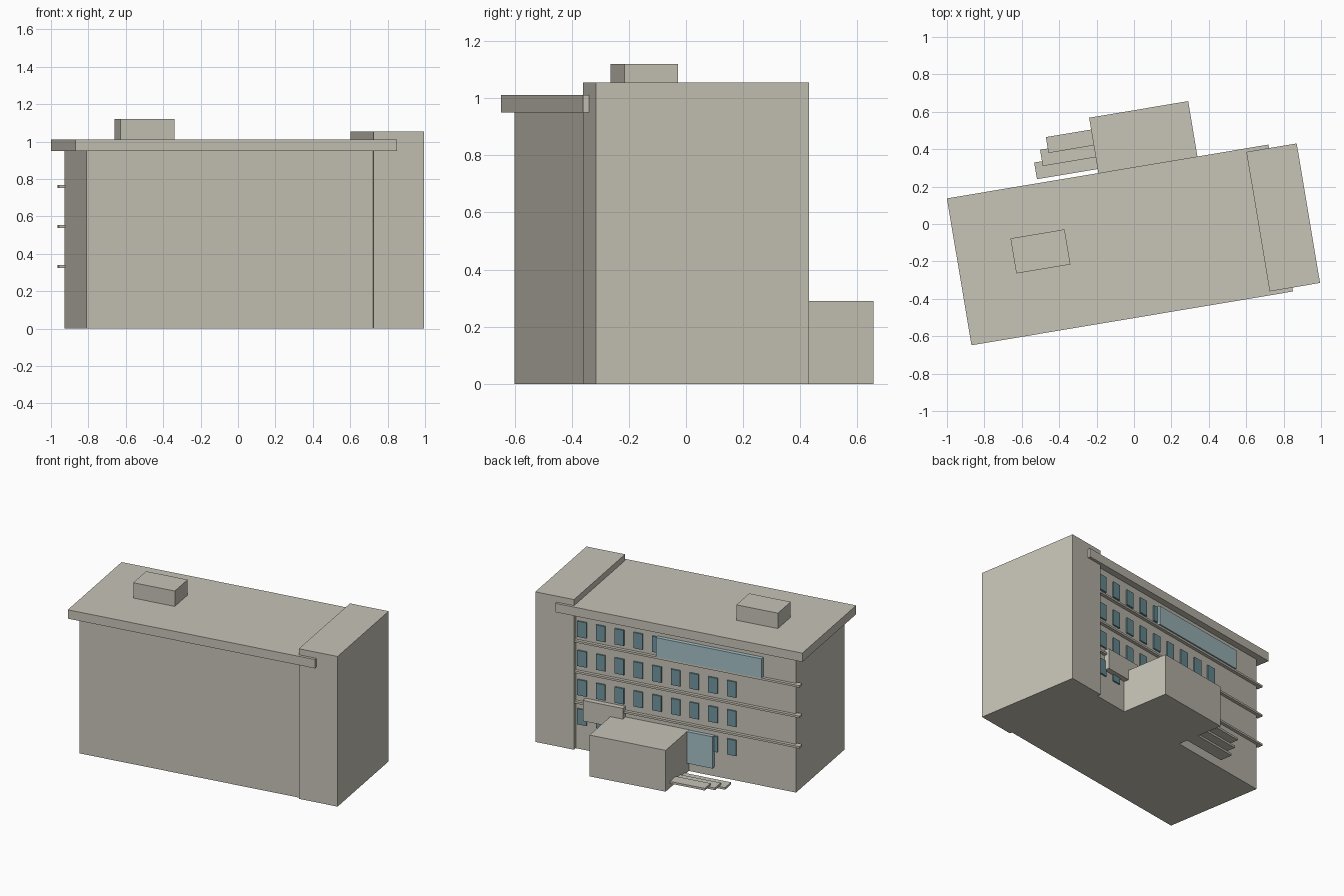
import bpy
import bmesh
import math
from mathutils import Matrix

if "Cube" in bpy.data.objects:
    bpy.data.objects.remove(bpy.data.objects["Cube"], do_unlink=True)

# The whole building is turned slightly on its plot
TURN = Matrix.Rotation(math.radians(9.5), 4, 'Z')
BACK = 0.255  # back wall plane in the building's own frame


def material(name, rgb):
    mat = bpy.data.materials.new(name)
    mat.use_nodes = True
    colour = (*rgb, 1.0)
    mat.diffuse_color = colour
    mat.node_tree.nodes["Principled BSDF"].inputs["Base Color"].default_value = colour
    return mat


concrete = material("warm grey concrete", (0.57, 0.55, 0.47))
pale_glass = material("pale blue glass", (0.38, 0.53, 0.57))
dark_glass = material("dark teal glass", (0.16, 0.30, 0.34))


def add_box(bm, x, y, z):
    """Add a box spanning the three (low, high) ranges."""
    size = [r[1] - r[0] for r in (x, y, z)]
    mid = [(r[0] + r[1]) / 2 for r in (x, y, z)]
    matrix = TURN @ Matrix.Translation(mid) @ Matrix.Diagonal((*size, 1))
    bmesh.ops.create_cube(bm, size=1, matrix=matrix)


def build(name, mat, boxes):
    bm = bmesh.new()
    for ranges in boxes:
        add_box(bm, *ranges)
    mesh = bpy.data.meshes.new(name)
    bm.to_mesh(mesh)
    bm.free()
    mesh.materials.append(mat)
    obj = bpy.data.objects.new(name, mesh)
    bpy.context.collection.objects.link(obj)
    return obj


# Main volumes
build("main_block", concrete, [((-0.898, 0.67), (-0.458, BACK), (0, 0.96))])
build("stair_tower", concrete, [((0.656, 0.929), (-0.475, 0.281), (0, 1.055))])
build("roof_slab", concrete, [((-0.964, 0.779), (-0.496, 0.30), (0.95, 1.012))])
build("roof_plant_room", concrete, [((-0.664, -0.371), (-0.157, 0.033), (1.0, 1.12))])

# Ledges between the storeys on the back wall
build("floor_ledges", concrete,
      [((-0.932, 0.66), (BACK - 0.02, 0.277), (z - 0.007, z + 0.007))
       for z in (0.332, 0.546, 0.76)])

# Grid of windows
windows = []
for row in range(4):
    top = 0.90 - 0.205 * row
    for col in range(9):
        u = 0.609 - 0.132 * col
        windows.append(((u - 0.032, u + 0.032), (BACK - 0.01, BACK + 0.01), (top - 0.11, top)))
build("windows", dark_glass, windows)

# Large glazed panels
build("upper_glazing", pale_glass, [((-0.668, 0.078), (BACK - 0.01, 0.283), (0.77, 0.905))])
build("entrance_glazing", pale_glass, [((-0.323, -0.13), (BACK - 0.01, 0.283), (0.065, 0.288))])

# Entrance wing, canopy beside it, and steps
build("entrance_wing", concrete, [((-0.143, 0.394), (BACK - 0.01, 0.60), (0, 0.29))])
build("side_canopy", concrete, [((0.306, 0.588), (BACK - 0.01, 0.292), (0.22, 0.365))])
build("entrance_steps", concrete,
      [((-0.472 + 0.042 * i, -0.13), (0.322 + 0.064 * i, 0.412 + 0.062 * i),
        (0.015 * i, 0.015 * (i + 1))) for i in range(3)])
